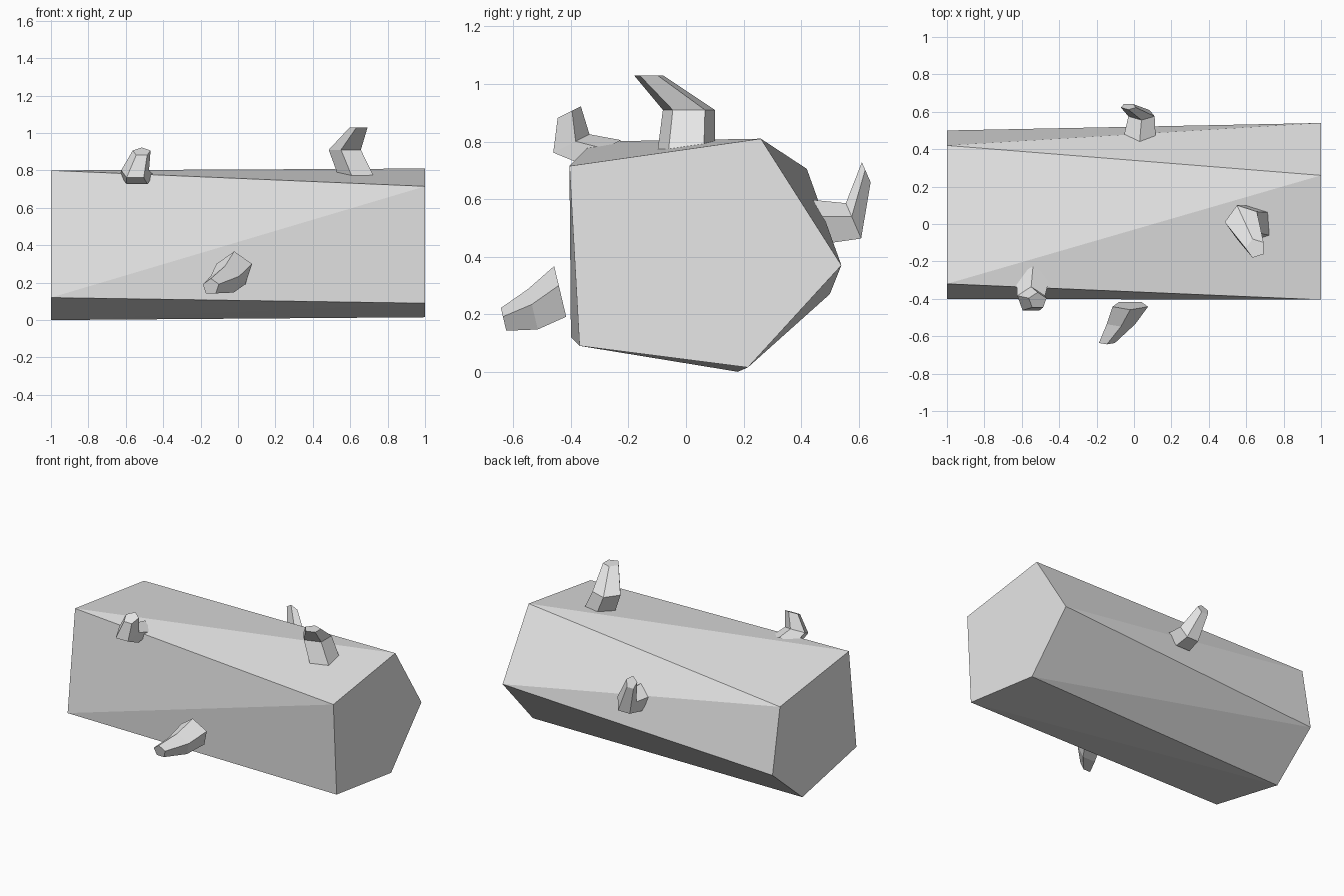
import bpy, bmesh, math
from mathutils import Vector

cube = bpy.data.objects.get("Cube")
if cube:
    bpy.data.objects.remove(cube, do_unlink=True)

# Single plain grey
grey = bpy.data.materials.new("plain_grey")
grey.use_nodes = True
colour = (0.8, 0.8, 0.8, 1)
grey.diffuse_color = colour
grey.node_tree.nodes["Principled BSDF"].inputs["Base Color"].default_value = colour


def loft(name, rings):
    """Skin matching rings of points with triangles and cap both ends."""
    bm = bmesh.new()
    loops = [[bm.verts.new(p) for p in ring] for ring in rings]
    for a, b in zip(loops, loops[1:]):
        count = len(a)
        for i in range(count):
            j = (i + 1) % count
            bm.faces.new((a[i], b[j], a[j]))
            bm.faces.new((a[i], b[i], b[j]))
    bm.faces.new(loops[0])
    bm.faces.new(loops[-1])
    bmesh.ops.recalc_face_normals(bm, faces=bm.faces[:])
    mesh = bpy.data.meshes.new(name)
    bm.to_mesh(mesh)
    bm.free()
    mesh.materials.append(grey)
    obj = bpy.data.objects.new(name, mesh)
    bpy.context.collection.objects.link(obj)
    return obj


def pentagon(centre, normal, radius, phase):
    """Five-sided ring facing along the normal."""
    n = Vector(normal).normalized()
    v = n.cross(Vector((1, 0, 0))).normalized()
    u = v.cross(n)
    angles = [math.radians(phase + 72 * k) for k in range(5)]
    return [Vector(centre) + radius * (u * math.cos(a) + v * math.sin(a)) for a in angles]


def branch(name, normal, phase, *sections):
    """Bent stub: base, elbow and tip share one facing direction."""
    return loft(name, [pentagon(c, normal, r, phase) for c, r in sections])


# Trunk: uneven five-sided log, end profiles as (y, z)
right_end = [(-0.40, 0.12), (-0.32, 0.80), (0.42, 0.705), (0.50, 0.27), (0.18, 0.0)]
left_end = [(-0.37, 0.09), (-0.405, 0.715), (0.26, 0.81), (0.54, 0.37), (0.215, 0.015)]
loft("trunk", [[(x, y, z) for y, z in end] for x, end in ((-1, right_end), (1, left_end))])

# Broken branch stubs
branch("top_branch", (0, 0, 1), 180,
       ((0.645, 0, 0.76), 0.105), ((0.58, 0.01, 0.91), 0.095), ((0.65, -0.13, 1.03), 0.053))
branch("front_branch", (0, -0.97, -0.23), 90,
       ((-0.02, -0.435, 0.27), 0.10), ((-0.07, -0.53, 0.21), 0.08), ((-0.145, -0.633, 0.178), 0.045))
branch("front_edge_branch", (0, -0.45, 0.89), 90,
       ((-0.54, -0.31, 0.762), 0.095), ((-0.55, -0.405, 0.79), 0.078), ((-0.515, -0.41, 0.90), 0.05))
branch("back_branch", (0, 0.92, 0.4), 54,
       ((0.03, 0.475, 0.515), 0.09), ((0.04, 0.585, 0.518), 0.074), ((-0.03, 0.628, 0.69), 0.042))
